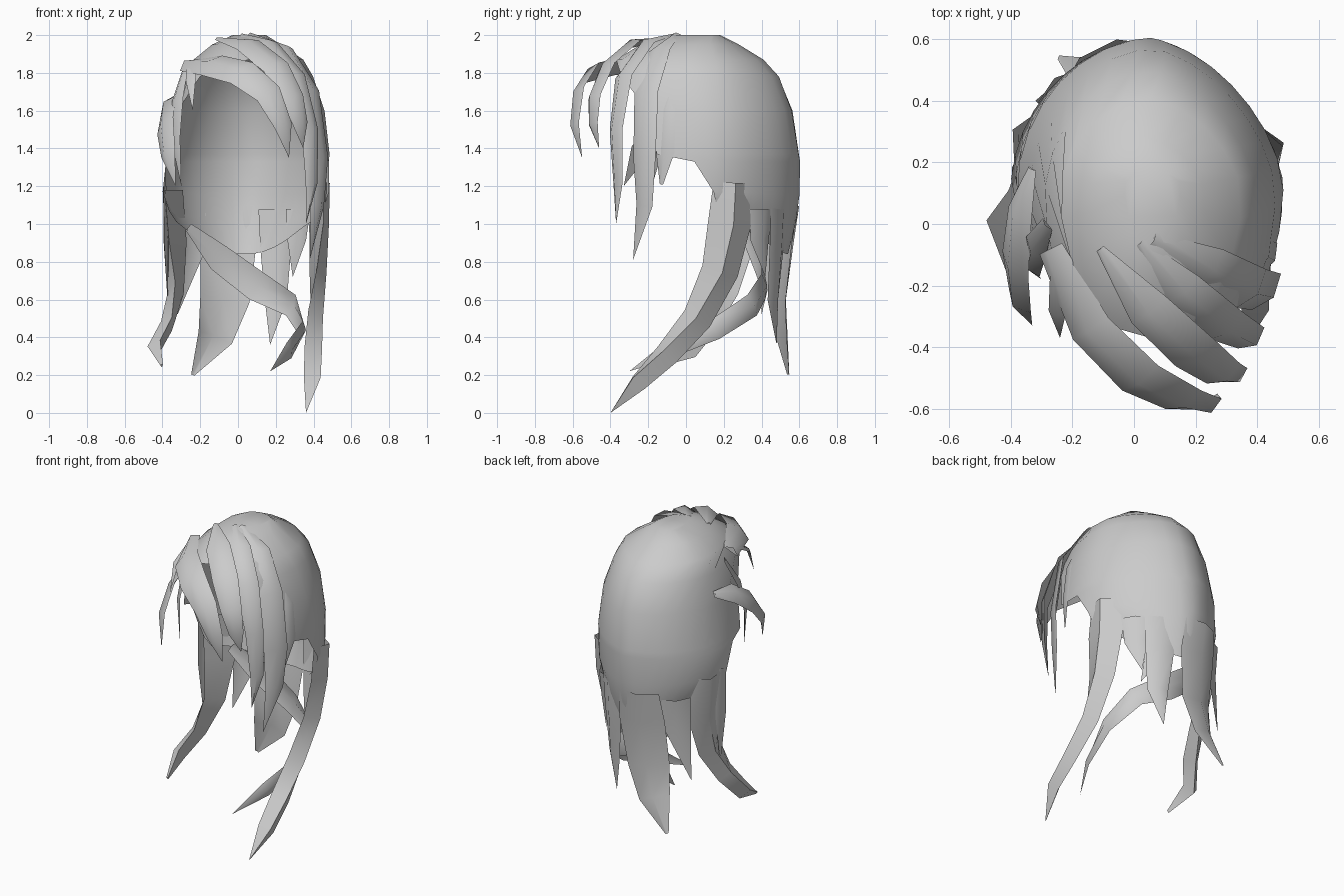
import bpy
from math import sin, cos, radians
from mathutils import Vector


def make_object(name, verts, faces, angle):
    mesh = bpy.data.meshes.new(name)
    mesh.from_pydata(verts, [], faces)
    mesh.update()
    obj = bpy.data.objects.new(name, mesh)
    bpy.context.collection.objects.link(obj)
    bpy.ops.object.select_all(action='DESELECT')
    obj.select_set(True)
    bpy.context.view_layer.objects.active = obj
    bpy.ops.object.mode_set(mode='EDIT')
    bpy.ops.mesh.select_all(action='SELECT')
    bpy.ops.mesh.remove_doubles(threshold=0.003)
    bpy.ops.object.mode_set(mode='OBJECT')
    bpy.ops.object.shade_smooth_by_angle(angle=radians(angle))
    return obj


def lock(name, path, bulge=0.025, closed=False):
    """Tapered ridged strand lying on the head; path = (x, y, z, width)."""
    pts = [Vector(p[:3]) for p in path]
    verts, faces = [], []
    for i, p in enumerate(pts):
        tangent = pts[min(i + 1, len(pts) - 1)] - pts[max(i - 1, 0)]
        out = p - Vector((0.03, 0.1, min(p.z, 1.35)))
        side = tangent.cross(out).normalized()
        out = side.cross(tangent).normalized()
        w = path[i][3]
        ridge = out * bulge * min(1, w / 0.1)
        verts += [p - side * w / 2, p + ridge, p + side * w / 2]
        if i:
            a, b = 3 * i - 3, 3 * i
            for j, k in ((0, 1), (1, 2), (2, 0))[:3 if closed else 2]:
                faces.append((a + j, b + j, b + k, a + k))
    return make_object(name, verts, faces, 60)


# Cap shell: z, left x, right x, back y, front y, first angle, last angle, rim lift
rings = [
    (2.00, -0.03, 0.15, 0.18, -0.08, -90, 270, 0),
    (1.95, -0.14, 0.23, 0.28, -0.24, -90, 270, 0),
    (1.87, -0.24, 0.35, 0.41, -0.37, -90, 270, 0),
    (1.78, -0.29, 0.40, 0.50, -0.46, -52, 222, 0),
    (1.60, -0.34, 0.46, 0.57, -0.50, -31, 199, 0),
    (1.37, -0.38, 0.485, 0.605, -0.50, -27, 197, 0),
    (1.33, -0.385, 0.485, 0.605, -0.50, -8, 187, 0),
    (1.15, -0.40, 0.485, 0.60, -0.50, 2, 178, 0.02),
    (1.00, -0.37, 0.455, 0.58, -0.50, 6, 174, 0.07),
    (0.84, -0.34, 0.41, 0.54, -0.50, 12, 168, 0.18),
]
N = 18
verts, faces = [], []
for r, (z, xl, xr, yb, yf, a0, a1, lift) in enumerate(rings):
    cy = min(0.15, (yb + yf) / 2 + 0.08)
    for i in range(N + 1):
        a = radians(a0 + (a1 - a0) * i / N)
        # the back corners are cut slightly, more so on the right
        cut = 0.0
        if sin(a) > 0:
            cut = (0.09 if cos(a) > 0 else 0.03) * abs(sin(2 * a))
        ca, sa = cos(a) * (1 - cut), sin(a) * (1 - cut)
        y = cy + sa * ((yb - cy) if sa > 0 else (cy - yf))
        verts.append(((xl + xr) / 2 + ca * (xr - xl) / 2, y, z + lift * cos(a) ** 2))
        if r and i:
            b = r * (N + 1) + i
            faces.append((b - 1, b, b - N - 1, b - N - 2))
faces.append(tuple(range(N)))
make_object("hair_cap", verts, faces, 60)

# Swept fringe, from the centre of the forehead round to the right temple
lock("fringe_front", [(-0.27, -0.08, 1.84, 0.10), (-0.14, -0.34, 1.84, 0.17),
                      (0.02, -0.50, 1.80, 0.18), (0.16, -0.57, 1.69, 0.15),
                      (0.24, -0.585, 1.52, 0.10), (0.27, -0.55, 1.35, 0)], 0.03, True)
lock("fringe_second", [(-0.11, -0.08, 1.98, 0.03), (0.05, -0.28, 1.95, 0.15),
                       (0.20, -0.42, 1.83, 0.16), (0.29, -0.485, 1.67, 0.13),
                       (0.33, -0.49, 1.53, 0.09), (0.345, -0.46, 1.40, 0)], 0.03, True)
lock("fringe_third", [(0.02, -0.06, 2.00, 0.03), (0.16, -0.21, 1.95, 0.13),
                      (0.30, -0.33, 1.78, 0.14), (0.38, -0.37, 1.50, 0.11),
                      (0.39, -0.36, 1.22, 0.08), (0.36, -0.37, 1.00, 0)], 0.03, True)
lock("fringe_fourth", [(0.06, -0.05, 2.00, 0.05), (0.25, -0.14, 1.92, 0.14),
                       (0.38, -0.21, 1.70, 0.16), (0.43, -0.22, 1.35, 0.15),
                       (0.42, -0.22, 1.10, 0.11), (0.38, -0.28, 0.81, 0)], 0.03, True)
lock("right_temple_lock", [(0.36, -0.06, 1.80, 0.04), (0.42, -0.10, 1.60, 0.10),
                           (0.44, -0.11, 1.38, 0.11), (0.43, -0.13, 1.21, 0.02)], 0.02, True)

# Left temple strands
lock("left_temple_outer", [(-0.33, 0.18, 1.67, 0.04), (-0.37, 0.03, 1.63, 0.13),
                           (-0.385, -0.13, 1.52, 0.15), (-0.37, -0.25, 1.38, 0.12),
                           (-0.33, -0.33, 1.20, 0)], 0.03, True)
lock("left_temple_inner", [(-0.28, 0.00, 1.82, 0.05), (-0.32, -0.08, 1.66, 0.10),
                           (-0.33, -0.14, 1.45, 0.08), (-0.30, -0.18, 1.20, 0)], 0.02, True)
lock("left_temple_wisp", [(-0.25, -0.16, 1.84, 0.05), (-0.25, -0.29, 1.77, 0.06),
                          (-0.24, -0.37, 1.60, 0)], 0.015, True)

# Long side locks curling forward, deeply ridged
lock("right_side_lock", [(0.42, 0.24, 1.22, 0.20), (0.415, 0.23, 1.00, 0.24),
                         (0.40, 0.18, 0.75, 0.20), (0.38, 0.06, 0.50, 0.16),
                         (0.38, -0.10, 0.31, 0.14), (0.38, -0.25, 0.16, 0.11),
                         (0.36, -0.40, 0.00, 0)], 0.07, True)
lock("left_side_lock", [(-0.34, 0.28, 1.18, 0.22), (-0.32, 0.27, 0.92, 0.22),
                        (-0.31, 0.20, 0.66, 0.17), (-0.35, 0.10, 0.47, 0.14),
                        (-0.42, 0.01, 0.34, 0.12), (-0.40, -0.16, 0.25, 0.02)], 0.06, True)
lock("left_side_strand", [(-0.385, 0.18, 1.20, 0.08), (-0.38, 0.18, 0.90, 0.09),
                          (-0.37, 0.17, 0.55, 0)], 0.015)

# Back locks, their tops tucked into the cap
lock("back_main_lock", [(-0.05, 0.56, 1.10, 0.26), (-0.05, 0.53, 0.90, 0.30),
                        (-0.07, 0.49, 0.60, 0.27), (-0.12, 0.50, 0.40, 0.20),
                        (-0.24, 0.54, 0.20, 0.02)], 0.04)
lock("back_right_lock", [(0.20, 0.49, 1.08, 0.20), (0.20, 0.48, 0.88, 0.18),
                         (0.20, 0.46, 0.60, 0.13), (0.17, 0.48, 0.36, 0)], 0.03)
lock("back_right_side_lock", [(0.32, 0.40, 1.08, 0.18), (0.31, 0.39, 0.92, 0.14),
                              (0.29, 0.42, 0.72, 0)], 0.03)
lock("back_left_lock", [(-0.24, 0.45, 1.06, 0.18), (-0.24, 0.43, 0.86, 0.16),
                        (-0.32, 0.40, 0.52, 0)], 0.03)

# Loose strand crossing behind the neck and coming forward
lock("crossing_strand", [(-0.26, 0.30, 0.98, 0.06), (-0.10, 0.38, 0.82, 0.15),
                         (0.10, 0.41, 0.67, 0.16), (0.28, 0.35, 0.57, 0.13),
                         (0.34, 0.15, 0.44, 0.11), (0.27, -0.10, 0.33, 0.09),
                         (0.17, -0.30, 0.22, 0)], 0.02)
